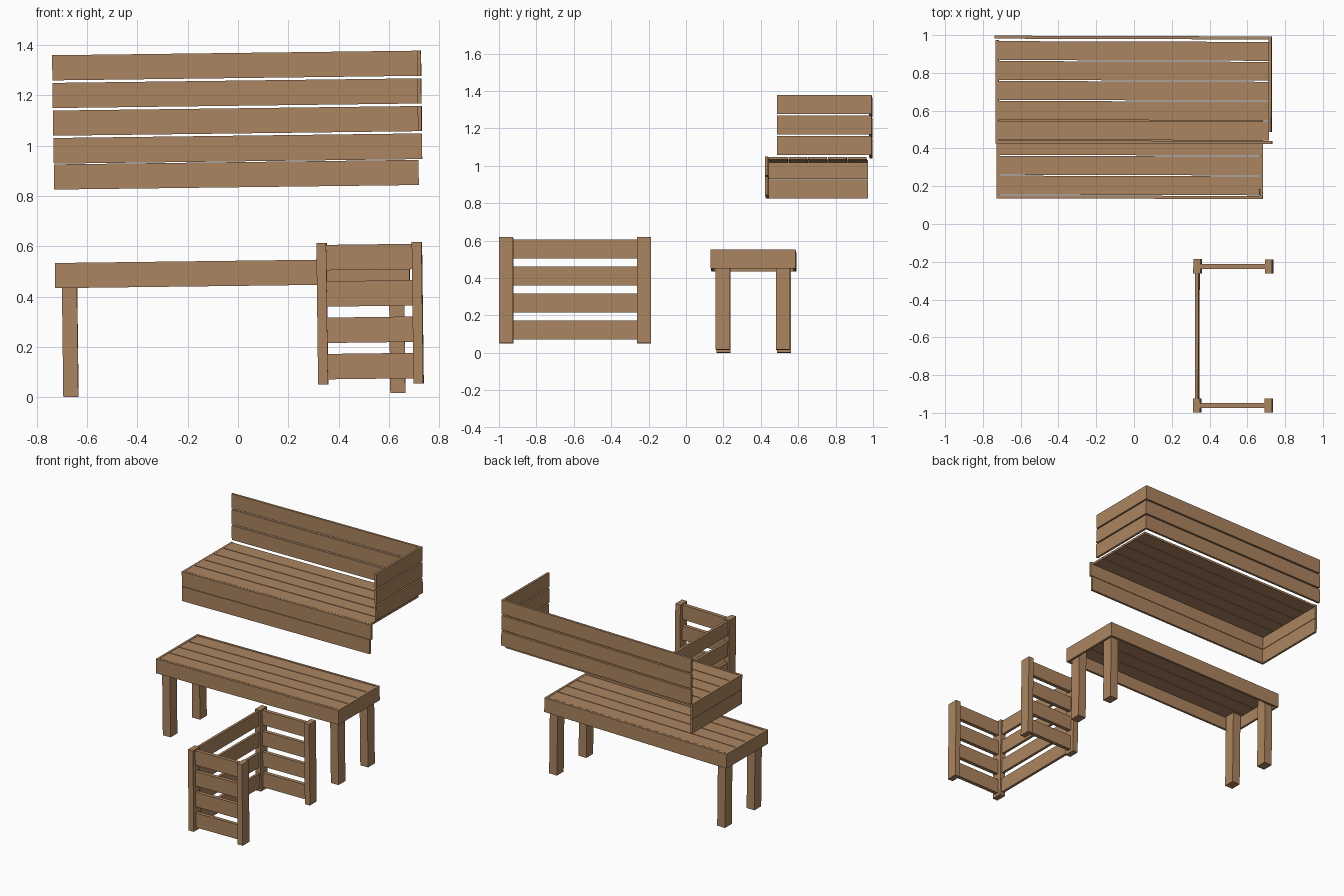
import bpy, bmesh
from mathutils import Matrix, Euler

if "Cube" in bpy.data.objects:
    bpy.data.objects.remove(bpy.data.objects["Cube"])

wood = bpy.data.materials.new("brown wood")
wood.diffuse_color = (0.41, 0.232, 0.117, 1)
wood.use_nodes = True
wood.node_tree.nodes["Principled BSDF"].inputs["Base Color"].default_value = wood.diffuse_color

# The whole set leans very slightly
LEAN = Euler((0, -0.0125, -0.003)).to_matrix().to_4x4()


def board(name, x, y, z):
    """Box from (min, max) pairs on each axis."""
    bm = bmesh.new()
    bmesh.ops.create_cube(bm, size=1)
    spans = (x, y, z)
    for v in bm.verts:
        v.co = [s[0] + (c + 0.5) * (s[1] - s[0]) for s, c in zip(spans, v.co)]
    bm.transform(LEAN)
    me = bpy.data.meshes.new(name)
    bm.to_mesh(me)
    bm.free()
    me.materials.append(wood)
    ob = bpy.data.objects.new(name, me)
    bpy.context.collection.objects.link(ob)
    return ob


# Low table: four planks, apron, four legs
for i in range(4):
    y0 = 0.154 + i * 0.105
    board("table_plank", (-0.706, 0.672), (y0, y0 + 0.1), (0.526, 0.542))
apron_z = (0.443, 0.543)
board("table_front_apron", (-0.707, 0.688), (0.134, 0.150), apron_z)
board("table_back_apron", (-0.722, 0.673), (0.572, 0.588), apron_z)
board("table_left_apron", (-0.722, -0.707), (0.134, 0.572), apron_z)
board("table_right_apron", (0.673, 0.688), (0.150, 0.588), apron_z)
for x0 in (-0.695, 0.605):
    for y0 in (0.161, 0.484):
        board("table_leg", (x0, x0 + 0.06), (y0, y0 + 0.075), (0.009, 0.526))

# Bench seat planks
for i in range(5):
    y0 = 0.444 + i * 0.1055
    board("seat_plank", (-0.707, 0.727), (y0, y0 + 0.1), (1.024, 1.039))

# Bench skirt: front and left only, corners overlapped alternately
board("lower_front_skirt", (-0.722, 0.728), (0.425, 0.441), (0.835, 0.935))
board("upper_front_skirt", (-0.707, 0.743), (0.425, 0.441), (0.938, 1.040))
board("lower_left_skirt", (-0.722, -0.707), (0.441, 0.971), (0.835, 0.935))
board("upper_left_skirt", (-0.722, -0.707), (0.425, 0.971), (0.938, 1.040))

# Back and right rest boards
for i in range(3):
    z = (1.049 + i * 0.11, 1.149 + i * 0.11)
    board("back_rest", (-0.725, 0.727), (0.979, 0.995), z)
    board("side_rest", (0.727, 0.742), (0.490, 0.995), z)

# Slatted frame: four posts, slats on three sides
for x0 in (0.322, 0.701):
    for y0 in (-0.997, -0.260):
        board("frame_post", (x0, x0 + 0.039), (y0, y0 + 0.075), (0.046, 0.609))
for i in range(4):
    z = (0.067 + i * 0.1445, 0.168 + i * 0.1445)
    board("left_slat", (0.332, 0.350), (-0.922, -0.260), z)
    for y0 in (-0.972, -0.236):
        board("end_slat", (0.361, 0.701), (y0, y0 + 0.026), z)
